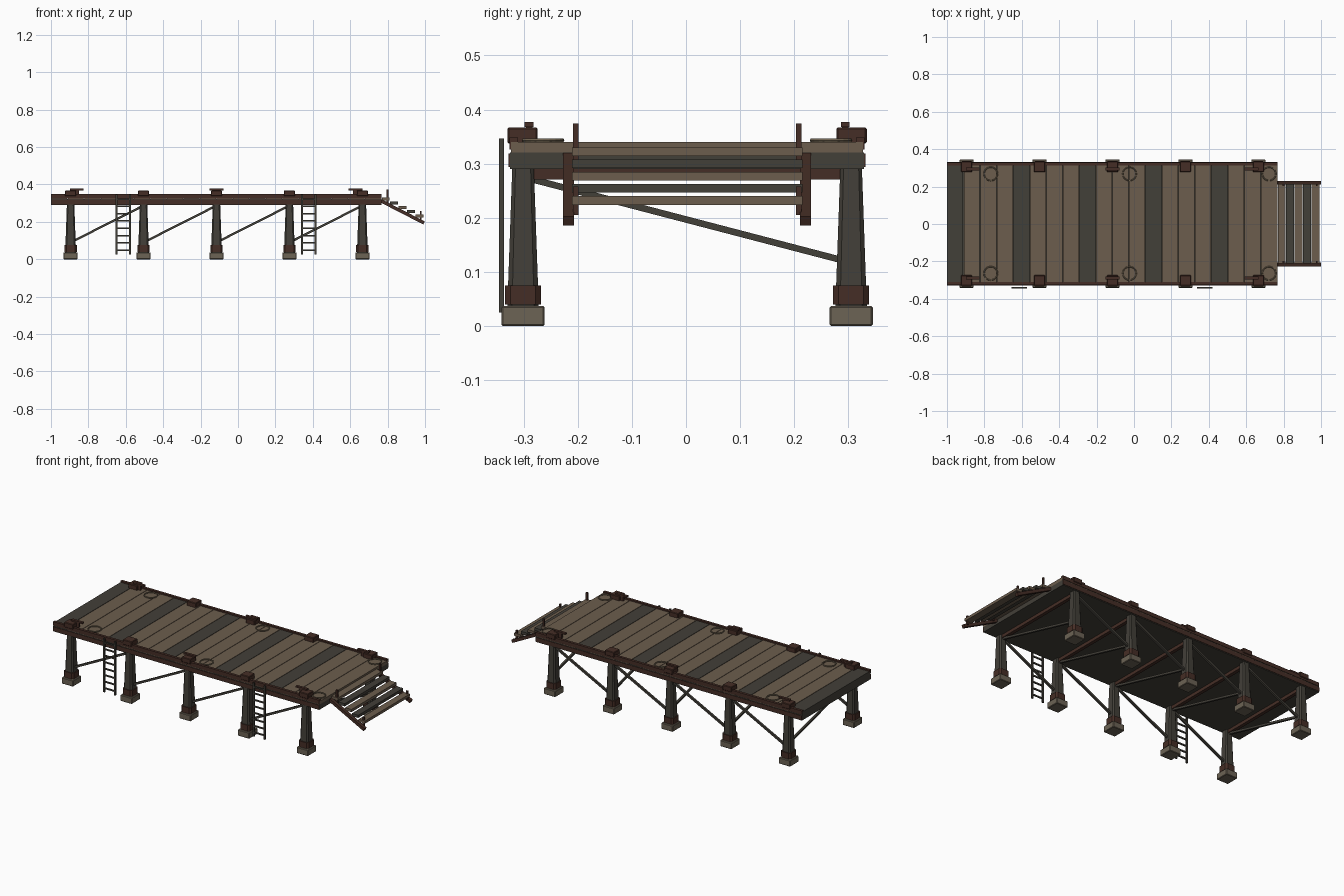
import bpy, bmesh, math
from mathutils import Vector, Matrix

if "Cube" in bpy.data.objects:
    bpy.data.objects.remove(bpy.data.objects["Cube"])

YC = 0.002  # the structure sits slightly behind centre because of the ladders


def mat(name, r, g, b):
    m = bpy.data.materials.new(name)
    m.diffuse_color = (r, g, b, 1)
    m.use_nodes = True
    m.node_tree.nodes["Principled BSDF"].inputs["Base Color"].default_value = m.diffuse_color
    return m


LIGHT = mat("light_wood", 0.15, 0.11, 0.075)
DARK = mat("grey_wood", 0.055, 0.050, 0.040)
BROWN = mat("brown_wood", 0.060, 0.027, 0.019)
STONE = mat("stone", 0.15, 0.125, 0.09)
ROPE = mat("rope", 0.16, 0.125, 0.08)


def finish(name, bm, material):
    me = bpy.data.meshes.new(name)
    bmesh.ops.recalc_face_normals(bm, faces=bm.faces)
    bm.to_mesh(me)
    bm.free()
    me.materials.append(material)
    ob = bpy.data.objects.new(name, me)
    bpy.context.collection.objects.link(ob)
    return ob


def add_box(bm, x0, x1, y0, y1, z0, z1):
    m = Matrix.Translation(((x0 + x1) / 2, (y0 + y1) / 2, (z0 + z1) / 2))
    bmesh.ops.create_cube(bm, size=1, matrix=m @ Matrix.Diagonal((x1 - x0, y1 - y0, z1 - z0, 1)))


def boxes(name, material, items, bevel=0):
    bm = bmesh.new()
    for it in items:
        add_box(bm, *it)
    ob = finish(name, bm, material)
    if bevel:
        mod = ob.modifiers.new("soft_edges", 'BEVEL')
        mod.width, mod.segments = bevel, 1
    return ob


def add_beam(bm, a, b, w, h):
    """Square bar from a to b; w sideways, h in the vertical plane."""
    a, b = Vector(a), Vector(b)
    d = (b - a).normalized()
    side = d.cross(Vector((0, 0, 1))).normalized()
    up = side.cross(d)
    m = Matrix((d * (b - a).length, side * w, up * h)).transposed().to_4x4()
    bmesh.ops.create_cube(bm, size=1, matrix=Matrix.Translation((a + b) / 2) @ m)


def add_post(bm, x, y, z0, z1, r0, r1, chamfer=0.3):
    """Tapered square post with chamfered corners."""
    rings = []
    for z, r in ((z0, r0), (z1, r1)):
        c = r * (1 - chamfer)
        pts = [(r, -c), (r, c), (c, r), (-c, r), (-r, c), (-r, -c), (-c, -r), (c, -r)]
        rings.append([bm.verts.new((x + px, y + py, z)) for px, py in pts])
    for i in range(8):
        j = (i + 1) % 8
        bm.faces.new((rings[0][i], rings[0][j], rings[1][j], rings[1][i]))
    bm.faces.new(rings[0][::-1])
    bm.faces.new(rings[1])


XS = [-0.895 + 0.39 * i for i in range(5)]
SIDES = [-1, 1]
SPOTS = [(x, YC + s * 0.303) for x in XS for s in SIDES]

# deck: dark base slab and cross planks, every fourth one grey
X0, X1 = -1.0, 0.767
boxes("deck_base", DARK, [(X0, X1, YC - 0.327, YC + 0.327, 0.290, 0.321)])
step = (X1 - X0) / 20
planks = [(X0 + i * step + (0.0015 if i else 0), X0 + (i + 1) * step - (0.0015 if i < 19 else 0),
           YC - 0.325, YC + 0.325, 0.321, 0.340) for i in range(20)]
boxes("light_planks", LIGHT, [p for i, p in enumerate(planks) if i % 4])
boxes("grey_planks", DARK, planks[::4])

# edge curbs and side beams
boxes("deck_curbs", BROWN, [(X0, X1, YC + s * 0.320 - 0.008, YC + s * 0.320 + 0.008, 0.326, 0.348) for s in SIDES])
boxes("side_beams", BROWN, [(X0, X1, YC + s * 0.325 - 0.005, YC + s * 0.325 + 0.005, 0.294, 0.319) for s in SIDES])

# footings, collars and tapered posts
boxes("footings", STONE, [(x - 0.038, x + 0.038, y - 0.040, y + 0.040, 0, 0.037) for x, y in SPOTS], 0.003)
bm = bmesh.new()
for x, y in SPOTS:
    add_post(bm, x, y, 0.037, 0.291, 0.029, 0.020)
finish("posts", bm, DARK)
bm = bmesh.new()
for x, y in SPOTS:
    add_post(bm, x, y, 0.040, 0.075, 0.033, 0.033)
finish("post_collars", bm, BROWN)

# cross beams under the deck
boxes("cross_beams", BROWN, [(x - 0.010, x + 0.010, YC - 0.29, YC + 0.29, 0.271, 0.291) for x in XS])

# diagonal braces along and across the dock
bm = bmesh.new()
for s in SIDES:
    for a, b in zip(XS, XS[1:]):
        add_beam(bm, (a + 0.02, YC + s * 0.303, 0.10), (b, YC + s * 0.303, 0.287), 0.012, 0.012)
finish("long_braces", bm, DARK)
bm = bmesh.new()
for x in XS:
    add_beam(bm, (x, YC - 0.29, 0.272), (x, YC + 0.285, 0.122), 0.012, 0.012)
finish("cross_braces", bm, DARK)

# post caps on the deck edge
boxes("post_caps", BROWN, [(x - 0.030, x + 0.030, YC + s * 0.304 - 0.028, YC + s * 0.304 + 0.028, 0.337, 0.367)
                           for x in XS for s in SIDES], 0.003)

# mooring cleats: short stem with a horizontal bar
cleats = []
for x in (-0.862, -0.115, 0.628):
    for s in SIDES:
        y = YC + s * 0.292
        cleats.append((x - 0.012, x + 0.012, y - 0.006, y + 0.006, 0.338, 0.370))
        cleats.append((x - 0.037, x + 0.037, y - 0.008, y + 0.008, 0.368, 0.377))
boxes("mooring_cleats", BROWN, cleats)

# rope rings lying on the deck
for x in (-0.766, -0.024, 0.722):
    for s in SIDES:
        bpy.ops.mesh.primitive_torus_add(major_segments=20, minor_segments=6, major_radius=0.036,
                                         minor_radius=0.0035, location=(x, YC + s * 0.266, 0.343))
        ring = bpy.context.object
        ring.name = "rope_ring"
        ring.data.materials.append(ROPE)

# stairs at the right end
treads = [(0.769 + 0.045 * i, 0.811 + 0.045 * i, YC - 0.213, YC + 0.213,
           0.314 - 0.0225 * i, 0.330 - 0.0225 * i) for i in range(5)]
boxes("light_treads", LIGHT, treads[::2])
boxes("grey_treads", DARK, treads[1::2])
bm = bmesh.new()
for s in SIDES:
    add_beam(bm, (0.765, YC + s * 0.219, 0.312), (0.995, YC + s * 0.219, 0.194), 0.020, 0.018)
finish("stair_stringers", bm, BROWN)
stubs = []
for s in SIDES:
    y = YC + s * 0.206
    stubs.append((0.795, 0.805, y - 0.005, y + 0.005, 0.295, 0.374))
    stubs.append((0.972, 0.982, y - 0.005, y + 0.005, 0.205, 0.258))
boxes("stair_posts", BROWN, stubs)

# two ladders on the front side
for n, x in enumerate((-0.613, 0.379)):
    parts = [(x + s * 0.036 - 0.005, x + s * 0.036 + 0.005, -0.345, -0.336, 0.025, 0.346) for s in SIDES]
    parts += [(x - 0.034, x + 0.034, -0.344, -0.337, 0.045 + 0.039 * i, 0.053 + 0.039 * i) for i in range(8)]
    boxes("ladder_%d" % (n + 1), DARK, parts)
